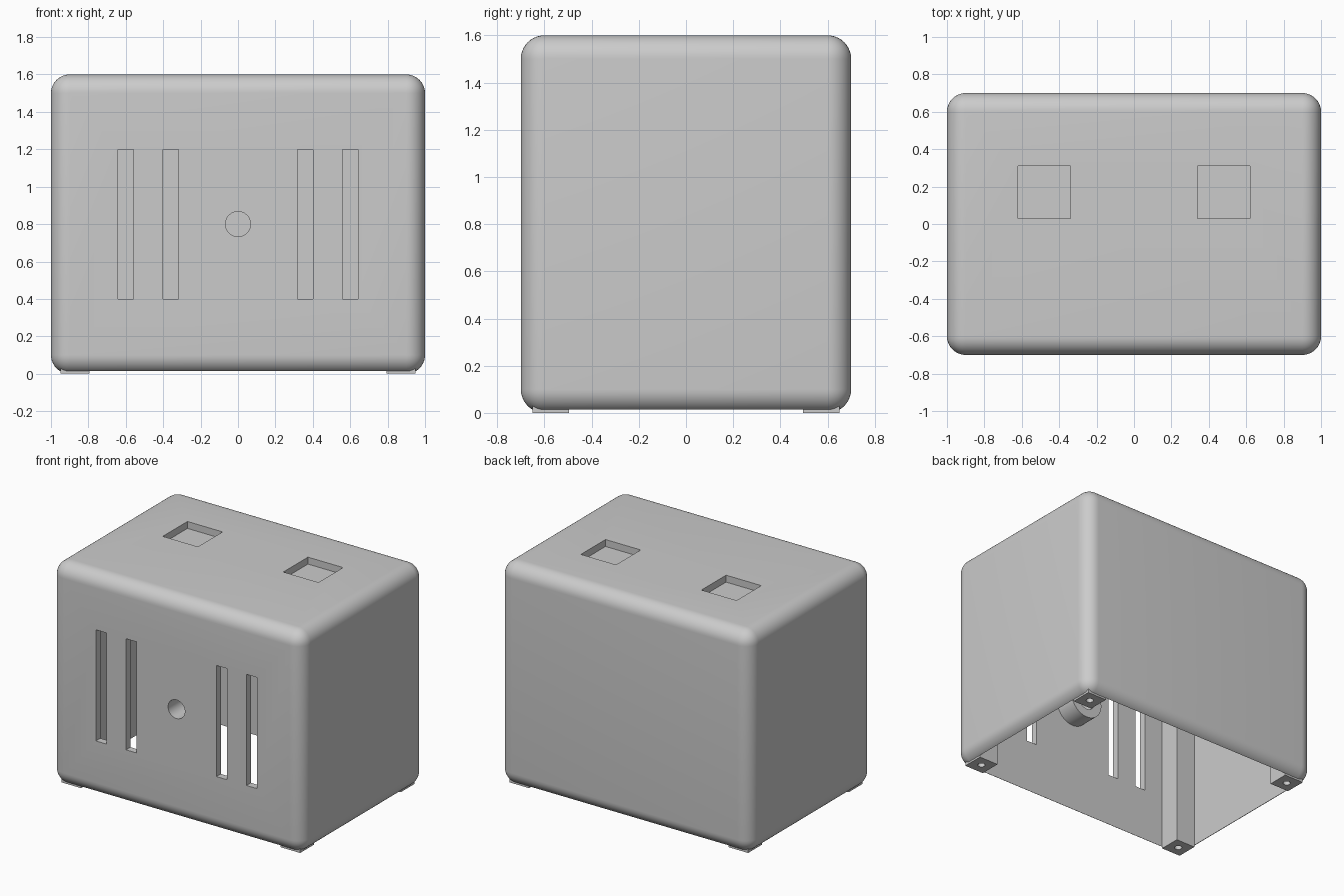
import bpy
import math

if "Cube" in bpy.data.objects:
    bpy.data.objects.remove(bpy.data.objects["Cube"], do_unlink=True)

WALL = 0.05
HALF_X, HALF_Y, HEIGHT = 1.0, 0.7, 1.6

grey = bpy.data.materials.new("light_grey_plastic")
grey.use_nodes = True
colour = (0.6, 0.6, 0.6, 1)
grey.diffuse_color = colour
grey.node_tree.nodes["Principled BSDF"].inputs["Base Color"].default_value = colour


def finish(obj, name):
    obj.name = name
    obj.data.materials.append(grey)
    return obj


def box(name, x, y, z):
    """Box spanning the given (low, high) ranges."""
    spans = (x, y, z)
    bpy.ops.mesh.primitive_cube_add(size=1, location=[sum(s) / 2 for s in spans])
    obj = bpy.context.object
    obj.scale = [s[1] - s[0] for s in spans]
    bpy.ops.object.transform_apply(location=False, rotation=False, scale=True)
    return finish(obj, name)


def cylinder(name, radius, depth, location, rotation=(0, 0, 0)):
    bpy.ops.mesh.primitive_cylinder_add(vertices=48, radius=radius, depth=depth,
                                        location=location, rotation=rotation)
    return finish(bpy.context.object, name)


def apply(obj, modifier):
    bpy.context.view_layer.objects.active = obj
    bpy.ops.object.modifier_apply(modifier=modifier.name)


def cut(obj, cutter):
    mod = obj.modifiers.new("cut", 'BOOLEAN')
    mod.operation = 'DIFFERENCE'
    mod.solver = 'EXACT'
    mod.object = cutter
    apply(obj, mod)
    bpy.data.objects.remove(cutter, do_unlink=True)


def smooth(obj):
    bpy.ops.object.select_all(action='DESELECT')
    obj.select_set(True)
    bpy.context.view_layer.objects.active = obj
    bpy.ops.object.shade_smooth_by_angle(angle=math.radians(30))


# Rounded outer case
case = box("case", (-HALF_X, HALF_X), (-HALF_Y, HALF_Y), (0, HEIGHT))
bevel = case.modifiers.new("rounding", 'BEVEL')
bevel.width = 0.1
bevel.segments = 10
apply(case, bevel)

# Cavity, open at the bottom
inner_x, inner_y = HALF_X - WALL, HALF_Y - WALL
cut(case, box("cavity", (-inner_x, inner_x), (-inner_y, inner_y), (-0.2, HEIGHT - 0.08)))

# Front slots and square pockets in the top
for side in (-1, 1):
    for centre in (0.36, 0.6):
        x = side * centre
        cut(case, box("slot", (x - 0.042, x + 0.042), (-0.8, -0.6), (0.4, 1.2)))
    x = side * 0.48
    cut(case, box("pocket", (x - 0.14, x + 0.14), (0.03, 0.31), (HEIGHT - WALL, 1.8)))

# Round hole in the front with a tube behind it
sideways = (math.pi / 2, 0, 0)
cut(case, cylinder("hole", 0.067, 0.3, (0, -HALF_Y, 0.8), sideways))
smooth(case)

tube = cylinder("front_tube", 0.13, 0.15, (0, -inner_y + 0.075, 0.8), sideways)
cut(tube, cylinder("tube_bore", 0.067, 0.4, (0, -inner_y, 0.8), sideways))
smooth(tube)

# Corner posts with screw holes, standing slightly below the case
POST = 0.155
for side, x in (("right", -1), ("left", 1)):
    for end, y in (("front", -1), ("back", 1)):
        xs = sorted((x * inner_x, x * (inner_x - POST)))
        ys = sorted((y * inner_y, y * (inner_y - POST)))
        post = box(f"{end}_{side}_post", xs, ys, (0, HEIGHT - 0.08))
        cut(post, cylinder("screw_hole", 0.025, 0.6, (sum(xs) / 2, sum(ys) / 2, 0)))
        smooth(post)
